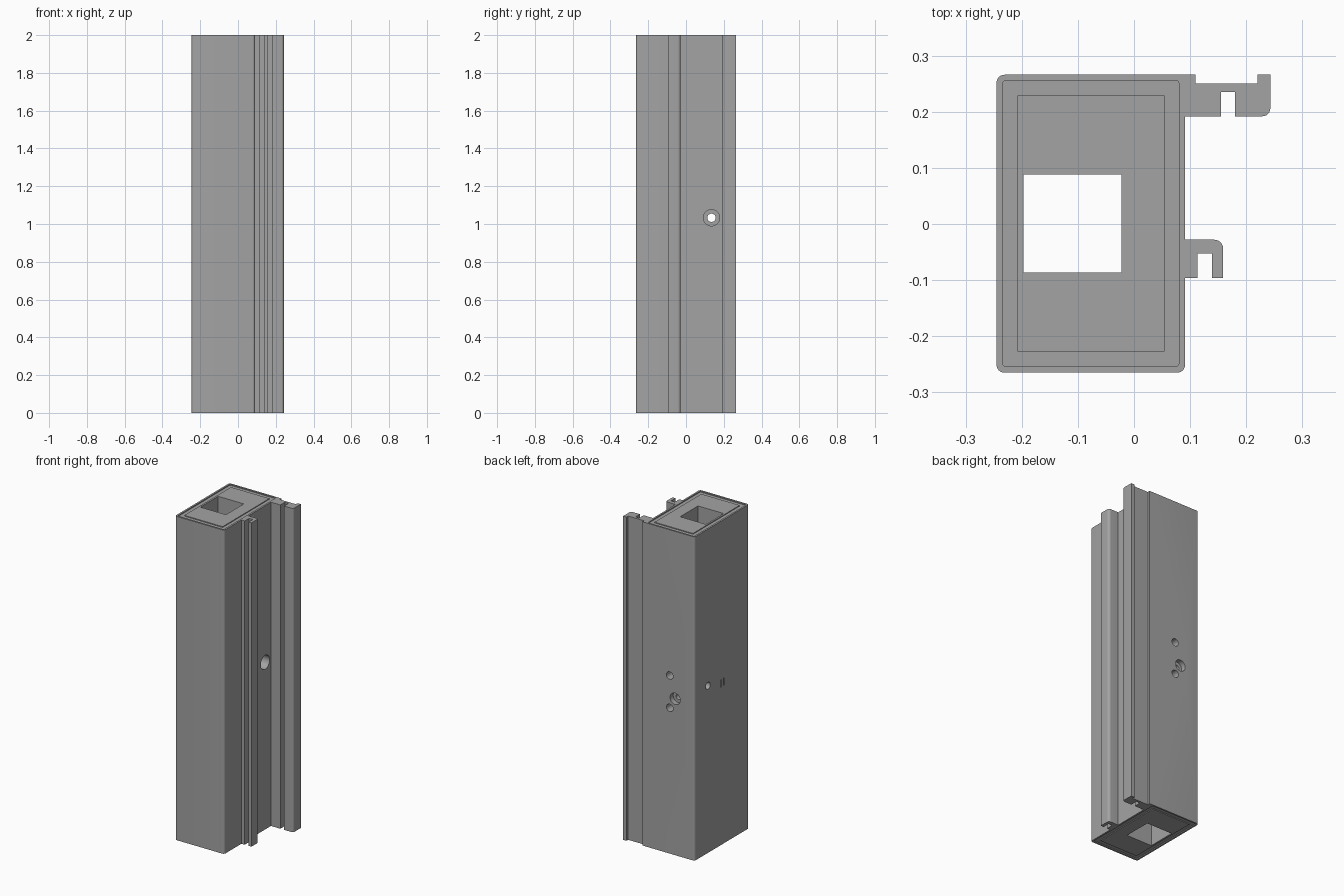
import bpy, bmesh, math
from mathutils import Vector

old = bpy.data.objects.get("Cube")
if old:
    bpy.data.objects.remove(old, do_unlink=True)

HEIGHT = 2.0
grey = bpy.data.materials.new("plain grey")
grey.use_nodes = True
grey.diffuse_color = (0.37, 0.37, 0.37, 1)
grey.node_tree.nodes["Principled BSDF"].inputs["Base Color"].default_value = grey.diffuse_color


def rounded(points, steps=6):
    """Outline with a quarter round at each point given as (x, y, radius)."""
    out = []
    for i, p in enumerate(points):
        c = Vector(p[:2])
        if len(p) == 2:
            out.append(c)
            continue
        r = p[2]
        a = (Vector(points[i - 1][:2]) - c).normalized() * r
        b = (Vector(points[(i + 1) % len(points)][:2]) - c).normalized() * r
        for k in range(steps + 1):
            t = k / steps * math.pi / 2
            out.append(c + a * (1 - math.sin(t)) + b * (1 - math.cos(t)))
    return out


def rect(x0, x1, y0, y1, r=None):
    corners = [(x0, y0), (x1, y0), (x1, y1), (x0, y1)]
    return rounded([c + (r,) for c in corners]) if r else [Vector(c) for c in corners]


def finish(name, bm):
    bmesh.ops.recalc_face_normals(bm, faces=bm.faces)
    mesh = bpy.data.meshes.new(name)
    bm.to_mesh(mesh)
    bm.free()
    mesh.materials.append(grey)
    obj = bpy.data.objects.new(name, mesh)
    bpy.context.collection.objects.link(obj)
    return obj


def prism(name, outline, z0, z1):
    bm = bmesh.new()
    face = bm.faces.new([bm.verts.new((p.x, p.y, z0)) for p in outline])
    top = bmesh.ops.extrude_face_region(bm, geom=[face])["geom"]
    bmesh.ops.translate(bm, vec=(0, 0, z1 - z0),
                        verts=[g for g in top if isinstance(g, bmesh.types.BMVert)])
    return finish(name, bm)


def drill(start, end, radius):
    a, b = Vector(start), Vector(end)
    bm = bmesh.new()
    bmesh.ops.create_cone(bm, cap_ends=True, segments=32, radius1=radius,
                          radius2=radius, depth=(b - a).length)
    obj = finish("drill", bm)
    obj.rotation_euler = (b - a).to_track_quat('Z', 'Y').to_euler()
    obj.location = (a + b) / 2
    return obj


def cut(obj, cutter):
    mod = obj.modifiers.new("cut", 'BOOLEAN')
    mod.operation, mod.solver, mod.object = 'DIFFERENCE', 'EXACT', cutter
    bpy.context.view_layer.objects.active = obj
    bpy.ops.object.modifier_apply(modifier=mod.name)


# Outlines: the outer casing with its two hooked rails, then the nested parts
casing_outline = rounded([
    (-0.245, -0.265, 0.014), (0.091, -0.265, 0.014),
    # front hook
    (0.091, -0.096), (0.113, -0.096), (0.113, -0.053), (0.139, -0.053),
    (0.139, -0.096), (0.159, -0.096), (0.159, -0.028, 0.016), (0.091, -0.028),
    # rear hook
    (0.091, 0.192), (0.155, 0.192), (0.155, 0.235), (0.18, 0.235),
    (0.18, 0.192), (0.243, 0.192, 0.014), (0.243, 0.266), (0.22, 0.266),
    (0.22, 0.25), (0.11, 0.25), (0.11, 0.266), (-0.245, 0.266, 0.014)])
cavity = rect(-0.234, 0.08, -0.254, 0.256, 0.006)
core_edge = rect(-0.208, 0.054, -0.227, 0.229)
square_hole = rect(-0.197, -0.022, -0.086, 0.088)

# Nested parts: casing, slightly sunk liner, core with the square passage
parts = []
for name, outer, inner, sink in (("casing", casing_outline, cavity, 0),
                                 ("liner", cavity, core_edge, 0.006),
                                 ("core", core_edge, square_hole, 0.001)):
    part = prism(name, outer, sink, HEIGHT - sink)
    opening = prism("opening", inner, -0.1, HEIGHT + 0.1)
    cut(part, opening)
    bpy.data.objects.remove(opening, do_unlink=True)
    parts.append(part)

# Side through hole with its counterbore, and the rear screw holes
cutters = [drill((-0.4, 0.135, 1.033), (0.4, 0.135, 1.033), 0.022),
           drill((0.0, 0.135, 1.033), (0.2, 0.135, 1.033), 0.043),
           drill((-0.112, 0.235, 0.966), (-0.112, 0.4, 0.966), 0.035),
           drill((-0.112, 0.17, 0.966), (-0.112, 0.4, 0.966), 0.016)]
cutters += [drill((-0.075, 0.2, z), (-0.075, 0.4, z), 0.023) for z in (0.9, 1.1)]

# Small pair of slots in the side
cutters += [prism("slot", rect(-0.3, -0.239, y - 0.005, y + 0.005), 0.975, 1.02)
            for y in (-0.02, 0.01)]

for cutter in cutters:
    for part in parts:
        cut(part, cutter)
    bpy.data.objects.remove(cutter, do_unlink=True)

# Smooth rounds with crisp edges
for part in parts:
    bpy.ops.object.select_all(action='DESELECT')
    part.select_set(True)
    bpy.context.view_layer.objects.active = part
    bpy.ops.object.shade_smooth_by_angle(angle=math.radians(30))
